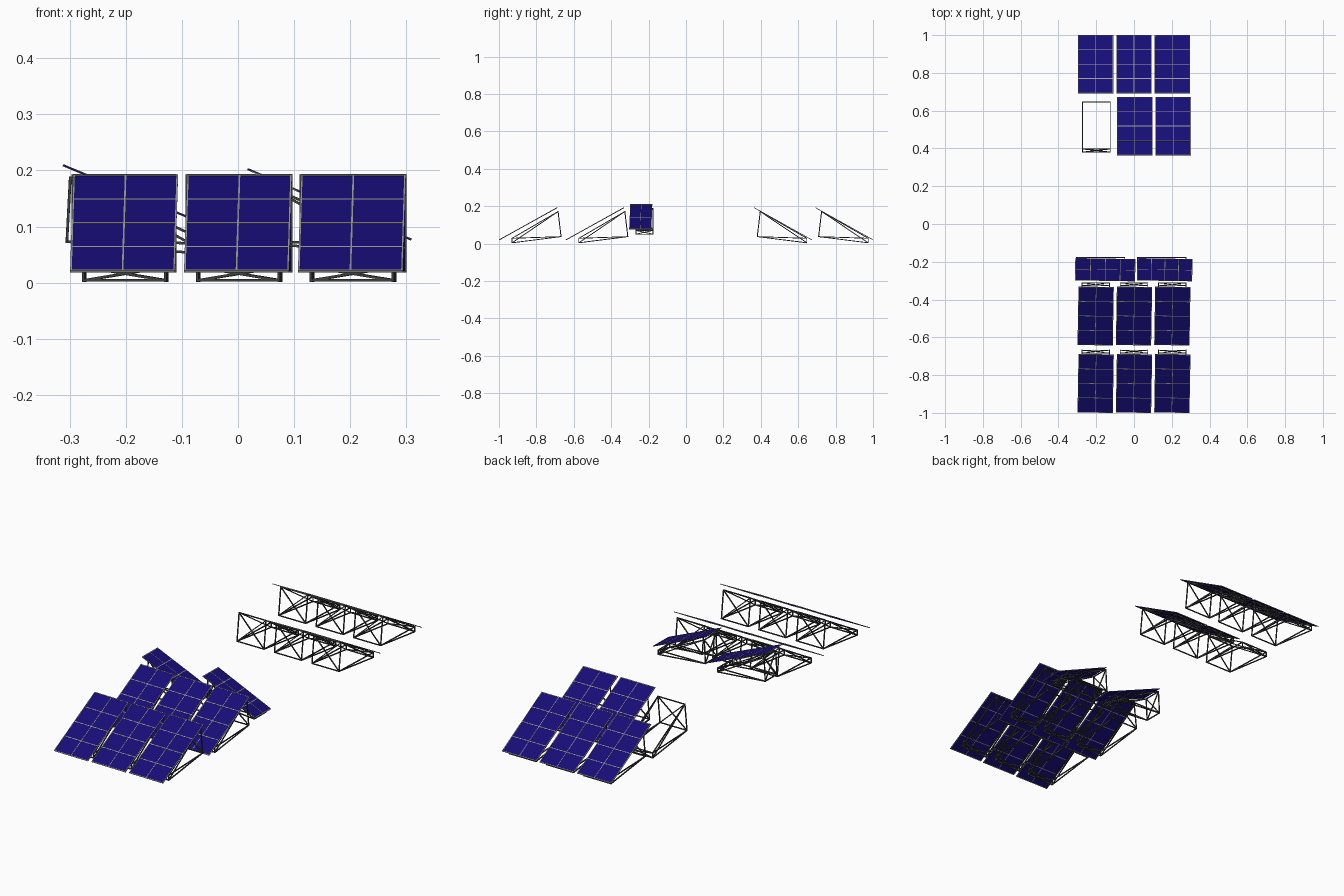
import bpy, bmesh
from math import radians
from mathutils import Matrix, Vector

if "Cube" in bpy.data.objects:
    bpy.data.objects.remove(bpy.data.objects["Cube"])


def material(name, col):
    m = bpy.data.materials.new(name)
    m.diffuse_color = (*col, 1)
    m.use_nodes = True
    m.node_tree.nodes["Principled BSDF"].inputs["Base Color"].default_value = m.diffuse_color
    return m


BLUE = material("cell_blue", (0.008, 0.004, 0.18))
SILVER = material("grid_silver", (0.35, 0.35, 0.33))
STEEL = material("dark_steel", (0.05, 0.05, 0.05))


def box(bm, matrix, size):
    bmesh.ops.create_cube(bm, size=1, matrix=matrix @ Matrix.Diagonal((*size, 1)))


def bar(bm, a, b, t=0.0045):
    # square strut between two points
    a, b = Vector(a), Vector(b)
    d = b - a
    m = Matrix.Translation((a + b) / 2) @ d.to_track_quat('Z', 'Y').to_matrix().to_4x4()
    box(bm, m, (t, t, d.length + t * 0.5))


def finish(bm, name, mat, world):
    me = bpy.data.meshes.new(name)
    bm.to_mesh(me)
    bm.free()
    me.materials.append(mat)
    ob = bpy.data.objects.new(name, me)
    ob.matrix_world = world
    bpy.context.collection.objects.link(ob)


def rack(name, world, width, low_bot, low_top, high_bot, high_top, cx=0):
    # wedge-shaped truss; corner points given as (depth, height)
    bm = bmesh.new()
    h = width / 2
    P = lambda s, p: (cx + s * h, p[0], p[1])
    for s in (-1, 1):
        for a, b in ((low_bot, high_bot), (low_top, high_top), (low_bot, low_top),
                     (high_bot, high_top), (low_bot, high_top), (low_top, high_bot)):
            bar(bm, P(s, a), P(s, b))
        bar(bm, P(s, high_bot), P(-s, high_top))
        bar(bm, P(s, low_bot), P(-s, low_top))
    for p in (low_bot, low_top, high_bot, high_top):
        bar(bm, P(-1, p), P(1, p))
    finish(bm, name + "_rack", STEEL, world)


def panel(name, world, width, low, high, cx=0, yaw=0):
    # thin slab with 2 x 4 cells, sloping from low to high (depth, height)
    a, b = Vector((cx, *low)), Vector((cx, *high))
    d = b - a
    L = d.length
    slope = Vector((0, 1, 0)).rotation_difference(d).to_matrix().to_4x4()
    m = Matrix.Translation((a + b) / 2) @ Matrix.Rotation(radians(yaw), 4, 'Z') @ slope
    bm = bmesh.new()
    box(bm, m, (width, L, 0.002))
    finish(bm, name + "_glass", BLUE, world)
    bm = bmesh.new()
    k = width / 0.187
    for i in (-1, 0, 1):
        t = 0.003 * k
        box(bm, m @ Matrix.Translation((i * (width - t) / 2, 0, 0)), (t, L, 0.0032))
    for j in range(-2, 3):
        box(bm, m @ Matrix.Translation((0, j * (L - 0.003) / 4, 0)), (width, 0.0035, 0.0032))
    finish(bm, name + "_grid", SILVER, world)


def place(x, y, deg):
    return Matrix.Translation((x, y, 0)) @ Matrix.Rotation(radians(deg), 4, 'Z')


W, RW = 0.187, 0.146
columns = (-0.203, 0.0, 0.203)

# front block: two rows facing -y
for r, y in enumerate((-1.0, -0.643)):
    for c, x in enumerate(columns):
        n = f"front_row{r + 1}_{c + 1}"
        w = place(x, y, 0)
        rack(n, w, RW, (0.07, 0.004), (0.07, 0.028), (0.332, 0.037), (0.316, 0.171))
        panel(n, w, W, (0.002, 0.02), (0.31, 0.191), yaw=-1)

# back block: two rows facing +y, one panel missing
for r, (y, dx) in enumerate(((0.672, 0.004), (1.0, 0.0))):
    for c, x in enumerate(columns):
        n = f"back_row{r + 1}_{c + 1}"
        w = place(x + dx, y, 180)
        rack(n, w, RW, (0.026, 0.004), (0.026, 0.028), (0.291, 0.037), (0.275, 0.171))
        if not (r == 0 and c == 0):
            panel(n, w, W, (0.0, 0.02), (0.308, 0.192))

# two small sideways units behind the front block
for i, (x, length, ztop, foot) in enumerate(((0.006, 0.317, 0.209, 0.305),
                                             (0.308, 0.29, 0.202, 0.283))):
    n = f"side_unit_{i + 1}"
    w = place(x, -0.222, 90)
    rack(n, w, 0.09, (foot - 0.25, 0.05), (foot - 0.25, 0.07),
         (foot + 0.006, 0.073), (foot, 0.187))
    panel(n, w, 0.118, (0, 0.077), (length, ztop), cx=-0.02, yaw=-1)
